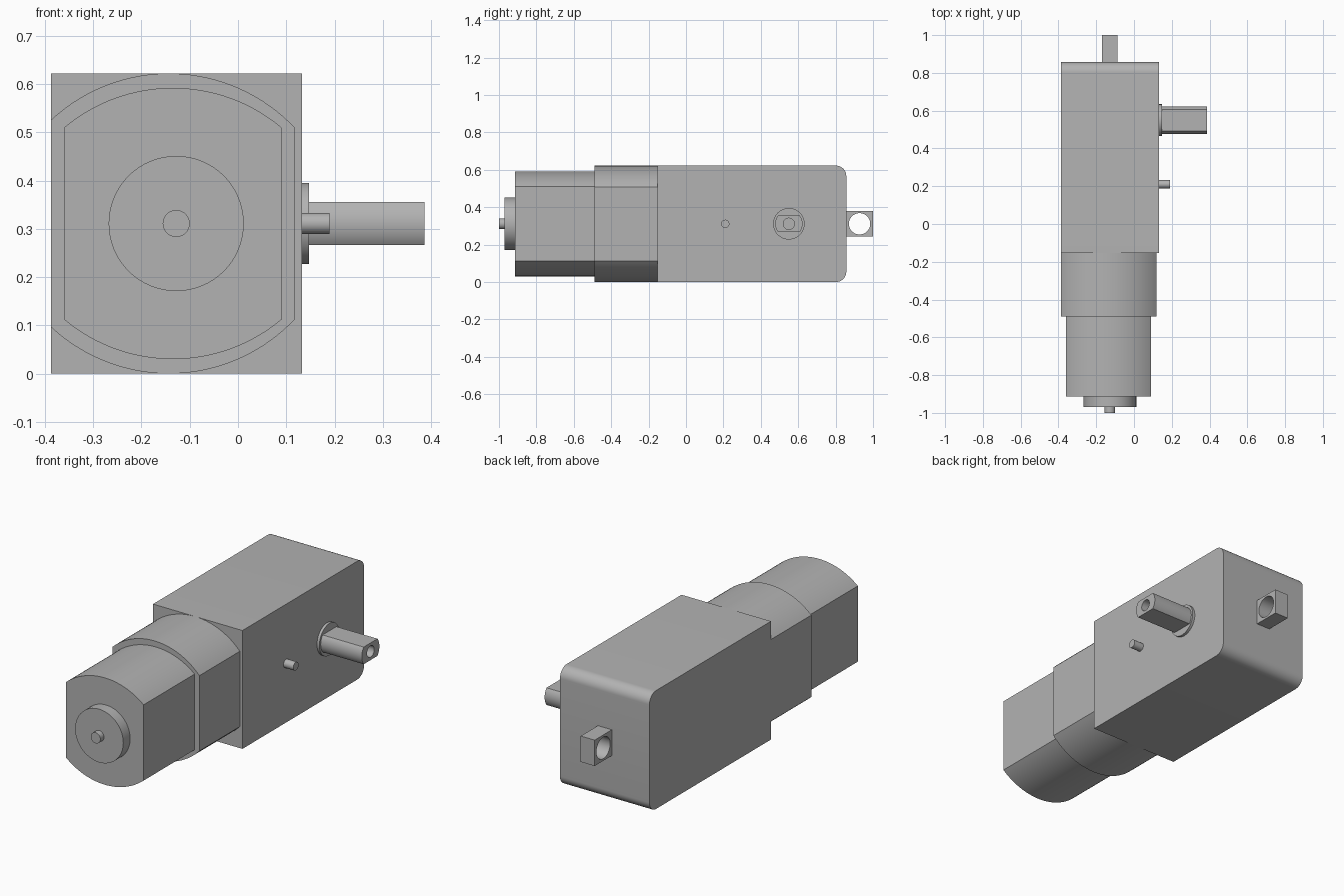
import bpy, bmesh
from math import sin, cos, asin, pi, sqrt

cube = bpy.data.objects.get("Cube")
if cube:
    bpy.data.objects.remove(cube, do_unlink=True)

grey = bpy.data.materials.new("plain grey")
grey.use_nodes = True
colour = (0.45, 0.45, 0.45, 1)
grey.diffuse_color = colour
grey.node_tree.nodes["Principled BSDF"].inputs["Base Color"].default_value = colour

MID = 0.311  # height of the common axis


def arc(u, v, r, start, end, n):
    return [(u + r * cos(start + (end - start) * i / n),
             v + r * sin(start + (end - start) * i / n)) for i in range(n + 1)]


def circle(u, v, r, n=64):
    return arc(u, v, r, 0, 2 * pi, n)[:-1]


def extrude(name, profile, axis, start, end):
    """Extrude a (y, z) profile along x, or an (x, z) profile along y."""
    bm = bmesh.new()
    place = (lambda u, v: (start, u, v)) if axis == "x" else (lambda u, v: (u, start, v))
    face = bm.faces.new([bm.verts.new(place(u, v)) for u, v in profile])
    geom = bmesh.ops.extrude_face_region(bm, geom=[face])["geom"]
    d = end - start
    bmesh.ops.translate(bm, verts=[g for g in geom if isinstance(g, bmesh.types.BMVert)],
                        vec=(d, 0, 0) if axis == "x" else (0, d, 0))
    bmesh.ops.recalc_face_normals(bm, faces=bm.faces)
    mesh = bpy.data.meshes.new(name)
    bm.to_mesh(mesh)
    bm.free()
    mesh.materials.append(grey)
    ob = bpy.data.objects.new(name, mesh)
    bpy.context.collection.objects.link(ob)
    smooth(ob)
    return ob


def smooth(ob):
    bpy.ops.object.select_all(action="DESELECT")
    ob.select_set(True)
    bpy.context.view_layer.objects.active = ob
    bpy.ops.object.shade_smooth_by_angle(angle=pi / 6)


def drill(ob, y, r, start, end):
    """Cut a round hole along x, then discard the cutter."""
    cutter = extrude("hole_cutter", circle(y, MID, r), "x", start, end)
    cutter.hide_render = True
    mod = ob.modifiers.new("hole", "BOOLEAN")
    mod.operation = "DIFFERENCE"
    mod.solver = "EXACT"
    mod.object = cutter
    smooth(ob)
    bpy.ops.object.modifier_apply(modifier=mod.name)
    bpy.data.objects.remove(cutter, do_unlink=True)
    smooth(ob)


def barrel(left, right, cx, half_height, r, n=32):
    """Flat-sided outline with arched top and bottom."""
    a, b = asin((right - cx) / r), asin((left - cx) / r)
    drop = half_height - r
    return (arc(cx, MID + drop, r, pi / 2 - a, pi / 2 - b, n)
            + arc(cx, MID - drop, r, -pi / 2 + b, -pi / 2 + a, n))


# Gearbox with rounded rear edges
R = 0.055
extrude("gearbox", [(-0.153, 0.622), (-0.153, 0)]
        + arc(0.857 - R, R, R, -pi / 2, 0, 12)
        + arc(0.857 - R, 0.622 - R, R, 0, pi / 2, 12), "x", -0.387, 0.133)

# Motor: sleeve, can, front boss and rear shaft end
extrude("motor_sleeve", barrel(-0.387, 0.118, -0.143, 0.311, 0.358), "y", -0.489, -0.153)
extrude("motor_can", barrel(-0.36, 0.09, -0.135, 0.281, 0.35), "y", -0.913, -0.489)
extrude("motor_boss", circle(-0.128, MID, 0.14), "y", -0.97, -0.913)
extrude("motor_pin", circle(-0.128, MID, 0.028, 32), "y", -1, -0.97)

# Output shaft with two flats and a centre hole
SY, SR, FLAT = 0.55, 0.073, 0.045
extrude("shaft_collar", circle(SY, MID, 0.084), "x", 0.133, 0.147)
t = asin(FLAT / SR)
shaft = extrude("output_shaft", arc(SY, MID, SR, -t, t, 12)
                + arc(SY, MID, SR, pi - t, pi + t, 12), "x", 0.147, 0.386)
drill(shaft, SY, 0.03, 0.25, 0.42)

# Small side pin
extrude("side_pin", circle(0.21, MID, 0.022, 32), "x", 0.133, 0.19)

# Rear mounting lug with a cross hole
lug = extrude("rear_lug", [(0.857, 0.243), (1, 0.243), (1, 0.379), (0.857, 0.379)],
              "x", -0.169, -0.088)
drill(lug, 0.928, 0.057, -0.3, 0.1)
